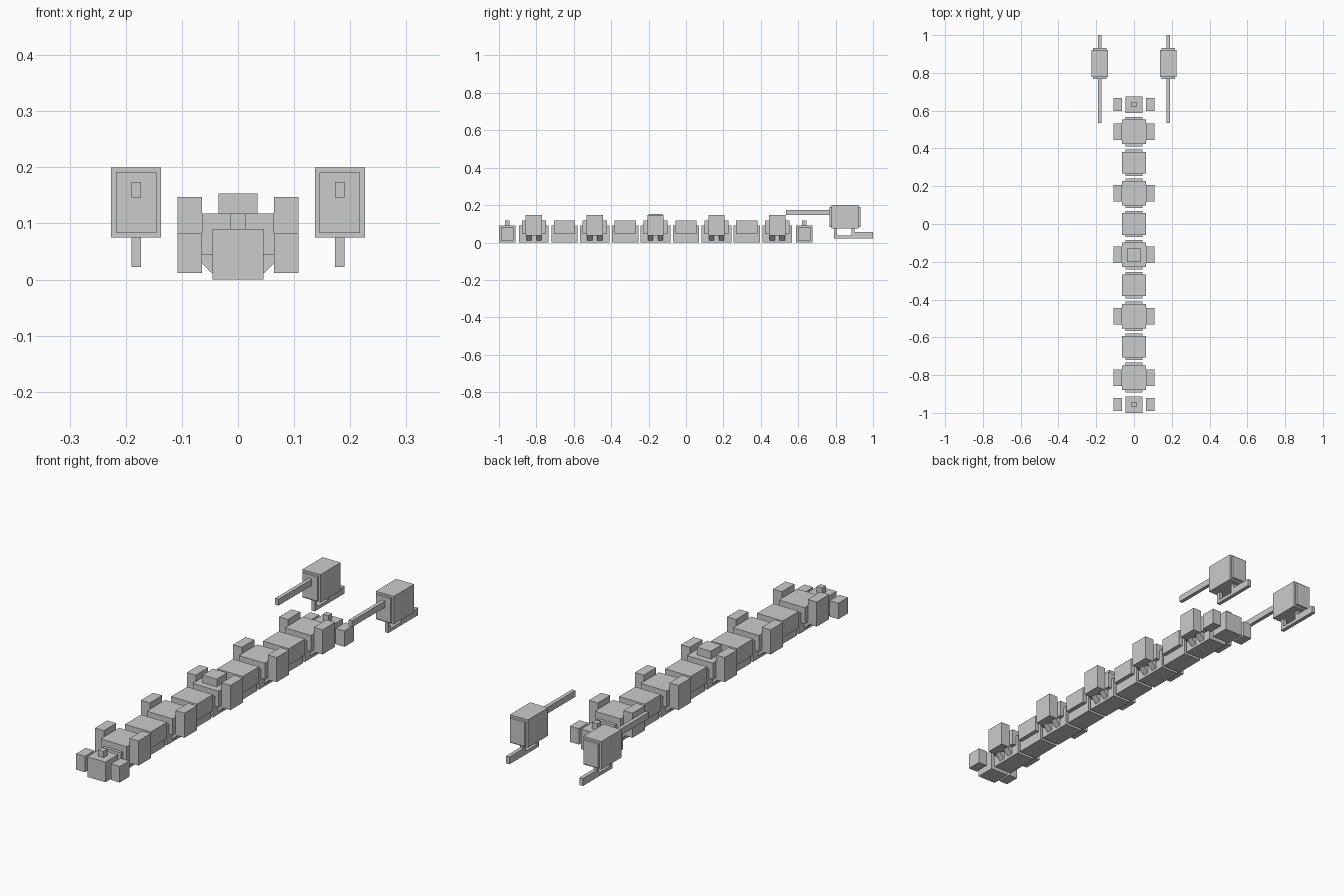
import bpy, bmesh
from math import radians
from mathutils import Matrix, Vector

cube = bpy.data.objects.get("Cube")
if cube:
    bpy.data.objects.remove(cube, do_unlink=True)


def box(name, x, y, z, tilt=0):
    """Box from (min, max) ranges, optionally tilted about the y axis."""
    centre = Vector([(a + b) / 2 for a, b in (x, y, z)])
    size = [b - a for a, b in (x, y, z)]
    bm = bmesh.new()
    bmesh.ops.create_cube(bm, size=1, matrix=Matrix.Rotation(radians(tilt), 4, "Y")
                          @ Matrix.Diagonal((*size, 1)))
    mesh = bpy.data.meshes.new(name)
    bm.to_mesh(mesh)
    bm.free()
    obj = bpy.data.objects.new(name, mesh)
    obj.location = centre
    bpy.context.collection.objects.link(obj)
    return obj


def around(c, half):
    return (c - half, c + half)


def pair(name, x, y, z, tilt=0):
    """Left box and its mirror image on the right."""
    box("left_" + name, x, y, z, tilt)
    box("right_" + name, (-x[1], -x[0]), y, z, -tilt)


SIDE = (0.064, 0.108)
BASE = around(0, 0.045)
BODY = around(0, 0.064)

# Cars with side pods carried on slanted struts
for y in (-0.813, -0.488, -0.163, 0.163, 0.488):
    box("pod_car_base", BASE, around(y, 0.079), (0, 0.09))
    box("pod_car_body", BODY, around(y, 0.065), (0.045, 0.118))
    pair("pod", SIDE, around(y, 0.044), (0.037, 0.147))
    for dy in (-0.027, 0.027):
        pair("pod_strut", (0.03, 0.082), around(y + dy, 0.014), (0.026, 0.05), -45)

# Plain linking cars
for y in (-0.65, -0.325, 0, 0.325):
    box("link_car_base", BASE, around(y, 0.07), (0, 0.09))
    box("link_car_body", BODY, around(y, 0.057), (0.045, 0.118))

# Raised block on the middle pod car
box("roof_block", around(0, 0.035), around(-0.163, 0.037), (0.118, 0.153))

# End blocks with a small stud and detached side blocks
for name, y in (("front", -0.956), ("rear", 0.632)):
    box(name + "_end_block", BASE, around(y, 0.044), (0, 0.09))
    box(name + "_end_stud", around(0, 0.014), around(y, 0.013), (0.09, 0.118))
    pair(name + "_end_side_block", SIDE, around(y, 0.034), (0.012, 0.083))

# Separate housings with a long front bar and a foot rail
X = 0.1815
THIN = around(X, 0.0085)
pair("housing", around(X, 0.0445), (0.778, 0.921), (0.075, 0.2))
pair("housing_panel", around(X, 0.036), (0.768, 0.932), (0.083, 0.191))
pair("long_bar", THIN, (0.534, 0.78), (0.146, 0.174))
pair("foot_rail", THIN, (0.79, 1), (0.022, 0.037))
pair("foot_heel", THIN, (0.885, 1), (0.037, 0.055))
pair("foot_front_post", THIN, (0.79, 0.806), (0.037, 0.085))
pair("foot_rear_post", THIN, (0.885, 0.9), (0.055, 0.085))
